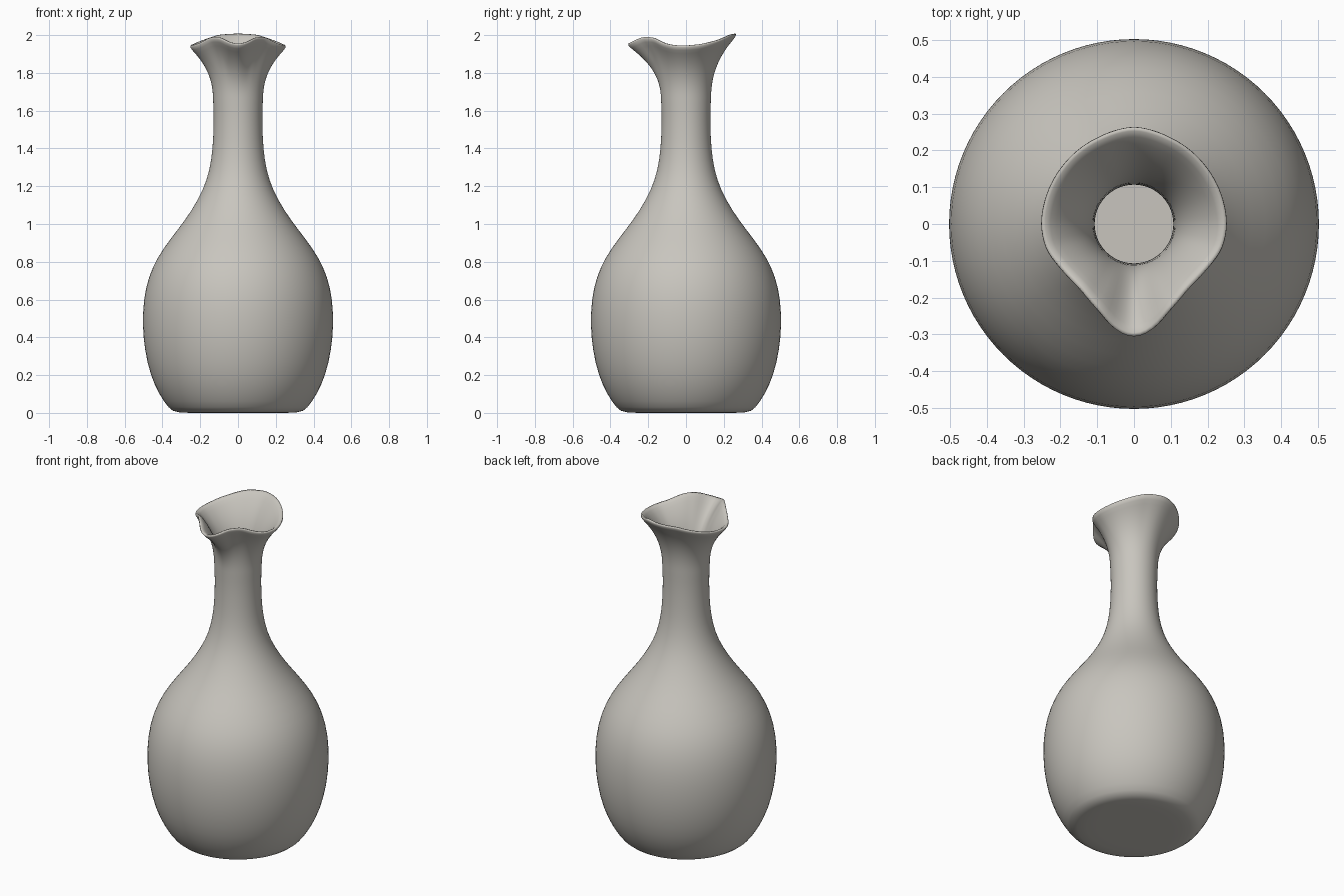
import bpy, bmesh, math

cube = bpy.data.objects.get("Cube")
if cube:
    bpy.data.objects.remove(cube, do_unlink=True)

SEGMENTS = 48
LIP_RINGS = 8
NECK_R, NECK_Z = 0.132, 1.65

# Body and neck profile: radius, height
BODY = [(0.20, 0), (0.33, 0), (0.365, 0.02), (0.42, 0.1), (0.465, 0.2),
        (0.495, 0.33), (0.507, 0.46), (0.502, 0.6), (0.475, 0.72),
        (0.43, 0.82), (0.36, 0.92), (0.28, 1.02), (0.21, 1.13),
        (0.165, 1.23), (0.14, 1.34), (0.131, 1.45), (0.128, 1.57)]

# Lip outline: degrees from the spout, radius, height
LIP = [(0, 0.318, 1.945), (10, 0.306, 1.955), (23, 0.262, 1.985),
       (40, 0.236, 1.985), (57, 0.24, 1.955), (74, 0.258, 1.94),
       (90, 0.262, 1.938), (108, 0.26, 1.945), (130, 0.26, 1.965),
       (158, 0.265, 1.998), (180, 0.275, 2.003)]


def lip_at(angle):
    """Radius and height of the lip, mirrored about the spout."""
    d = abs((math.degrees(angle) + 180) % 360 - 180)
    for (a, r0, z0), (b, r1, z1) in zip(LIP, LIP[1:]):
        if d <= b + 1e-4:
            t = (d - a) / (b - a)
            return r0 + (r1 - r0) * t, z0 + (z1 - z0) * t


def point(angle, r, z):
    return (r * math.sin(angle), -r * math.cos(angle), z)


bm = bmesh.new()
angles = [2 * math.pi * i / SEGMENTS for i in range(SEGMENTS)]

# Round body and neck
rings = [[bm.verts.new(point(a, r, z)) for a in angles] for r, z in BODY]

# Flared mouth blending from the round neck to the wavy lip
for k in range(LIP_RINGS + 1):
    t = k / LIP_RINGS
    ring = []
    for a in angles:
        r, z = lip_at(a)
        ring.append(bm.verts.new(point(a, NECK_R + (r - NECK_R) * t ** 2.4,
                                       NECK_Z + (z - NECK_Z) * t)))
    rings.append(ring)

for low, high in zip(rings, rings[1:]):
    for i in range(SEGMENTS):
        j = (i + 1) % SEGMENTS
        bm.faces.new((low[i], low[j], high[j], high[i]))

# Closed base
centre = bm.verts.new((0, 0, 0))
for i in range(SEGMENTS):
    bm.faces.new((centre, rings[0][(i + 1) % SEGMENTS], rings[0][i]))

bmesh.ops.recalc_face_normals(bm, faces=bm.faces)
if centre.normal.z > 0 or centre.link_faces[0].normal.z > 0:
    bmesh.ops.reverse_faces(bm, faces=bm.faces)
mesh = bpy.data.meshes.new("vase")
bm.to_mesh(mesh)
bm.free()
vase = bpy.data.objects.new("vase", mesh)
bpy.context.collection.objects.link(vase)

# Wall thickness with a softly rounded lip
wall = vase.modifiers.new("wall", "SOLIDIFY")
wall.thickness = 0.022
wall.offset = -1
smooth = vase.modifiers.new("smooth", "SUBSURF")
smooth.levels = smooth.render_levels = 1
for face in mesh.polygons:
    face.use_smooth = True

# Pale grey ceramic
COLOUR = (0.58, 0.56, 0.515, 1)
clay = bpy.data.materials.new("pale grey ceramic")
clay.use_nodes = True
clay.diffuse_color = COLOUR
clay.node_tree.nodes["Principled BSDF"].inputs["Base Color"].default_value = COLOUR
mesh.materials.append(clay)
